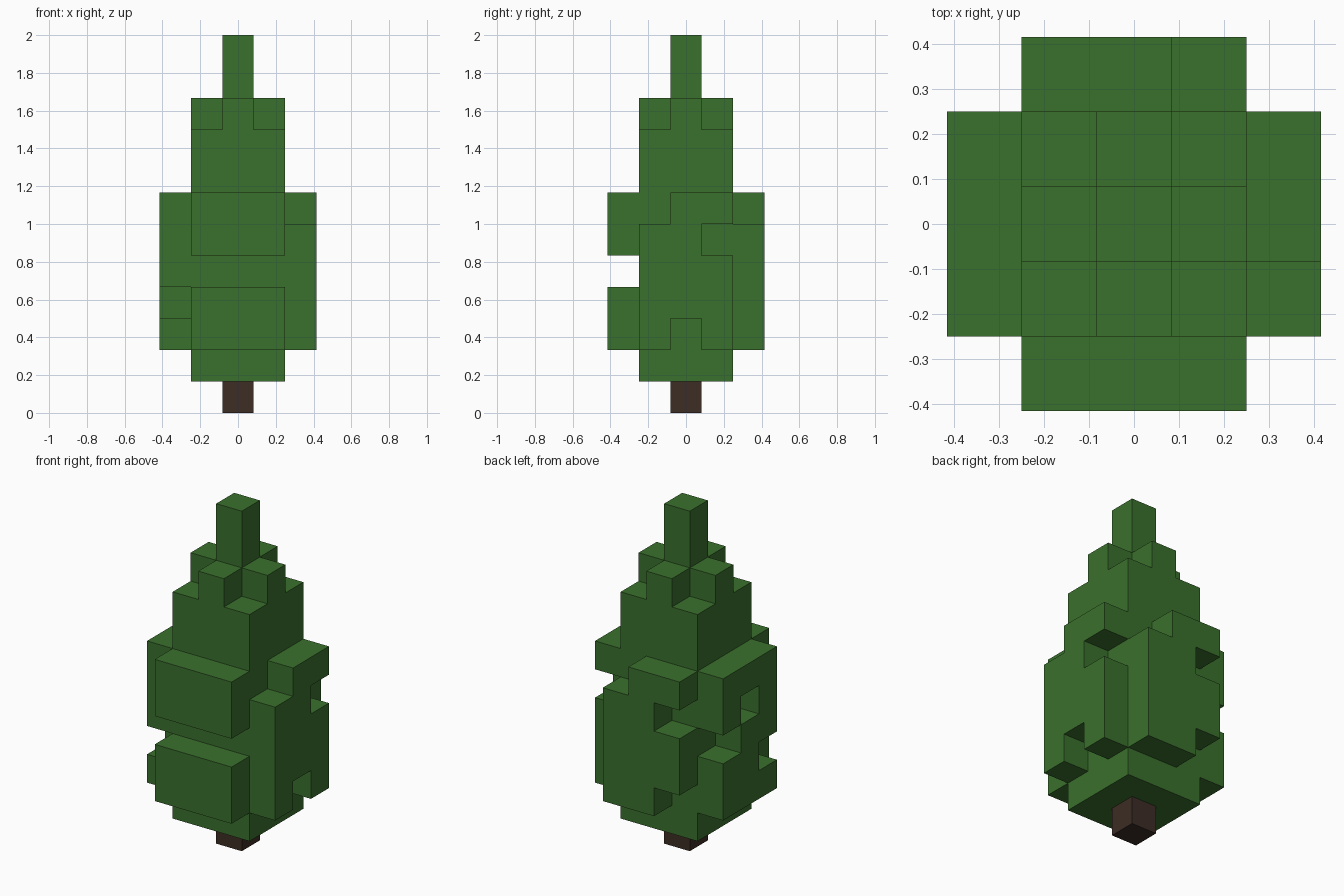
import bpy
import bmesh
import math
from mathutils import Vector

UNIT = 2 / 12  # edge of one block

cube = bpy.data.objects.get("Cube")
if cube:
    bpy.data.objects.remove(cube, do_unlink=True)


def make_material(name, rgb):
    mat = bpy.data.materials.new(name)
    mat.use_nodes = True
    colour = (*rgb, 1)
    mat.diffuse_color = colour
    mat.node_tree.nodes["Principled BSDF"].inputs["Base Color"].default_value = colour
    return mat


def block(xs, ys, zs):
    """Cells in a box, given inclusive ranges."""
    return {(x, y, z)
            for x in range(xs[0], xs[1] + 1)
            for y in range(ys[0], ys[1] + 1)
            for z in range(zs[0], zs[1] + 1)}


def side_pads(rows, place):
    """Cells on one side: rows go from the top layer down, '#' is filled."""
    top = 6
    return {(*place(i - 1), top - r)
            for r, row in enumerate(rows)
            for i, mark in enumerate(row) if mark == "#"}


def build(name, cells, mat):
    """Outer skin of a set of cells, with flat areas merged."""
    bm = bmesh.new()
    for cell in cells:
        centre = Vector(cell) + Vector((0, 0, 0.5))
        for axis in range(3):
            for sign in (-1, 1):
                n = Vector((0, 0, 0))
                n[axis] = sign
                if tuple(int(c + d) for c, d in zip(cell, n)) in cells:
                    continue
                u = Vector((n.y, n.z, n.x))
                v = n.cross(u)
                corners = [(-1, -1), (1, -1), (1, 1), (-1, 1)]
                bm.faces.new([bm.verts.new((centre + (n + u * a + v * b) / 2) * UNIT)
                              for a, b in corners])
    bmesh.ops.remove_doubles(bm, verts=bm.verts, dist=UNIT / 100)
    bmesh.ops.dissolve_limit(bm, angle_limit=math.radians(1),
                             verts=bm.verts, edges=bm.edges)
    mesh = bpy.data.meshes.new(name)
    bm.to_mesh(mesh)
    bm.free()
    mesh.materials.append(mat)
    obj = bpy.data.objects.new(name, mesh)
    bpy.context.collection.objects.link(obj)
    return obj


leaf_green = make_material("leaf green", (0.042, 0.162, 0.026))
bark_brown = make_material("bark brown", (0.045, 0.026, 0.018))

# Trunk
build("trunk", block((0, 0), (0, 0), (0, 0)), bark_brown)

# Core of the foliage, stepped crown and tip
foliage = block((-1, 1), (-1, 1), (1, 8))
foliage |= block((-1, 1), (0, 0), (9, 9)) | block((0, 0), (-1, 1), (9, 9))
foliage |= block((0, 0), (0, 0), (10, 11))

# Front branches, columns along +x
foliage |= side_pads(["###", "###", "...", "###", "###"], lambda i: (i, -2))
# Back branches, columns along +x
foliage |= side_pads([
    "##.",
    ".##",
    "###",
    "###",
    ".##"], lambda i: (i, 2))
# Left branches, columns along +y
foliage |= side_pads([
    ".##",
    "##.",
    "###",
    "###",
    "#.#"], lambda i: (2, i))
# Right branches, columns along +y
foliage |= side_pads([
    "###",
    "#.#",
    "##.",
    ".##",
    "###"], lambda i: (-2, i))

build("foliage", foliage, leaf_green)
